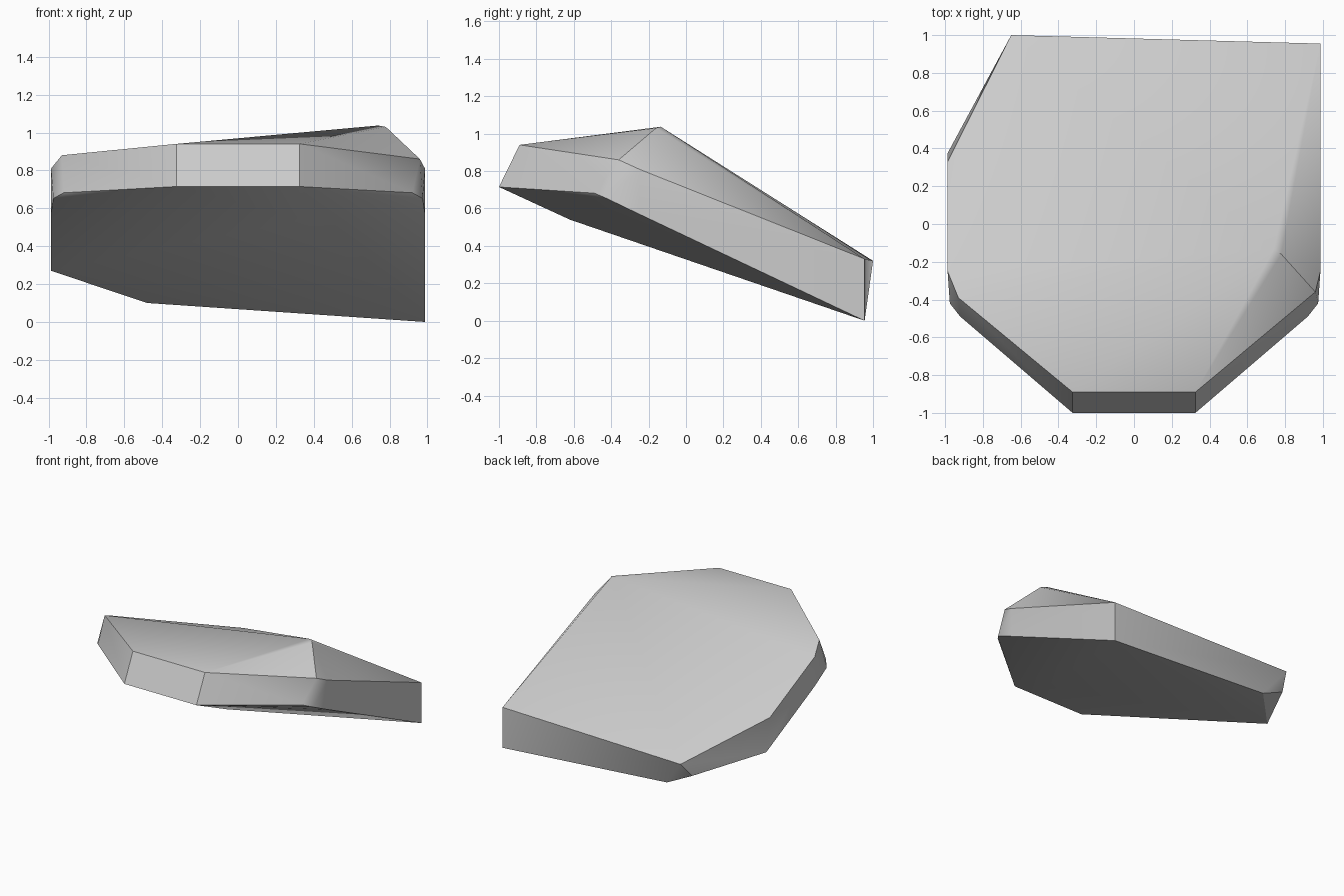
import bpy
import bmesh
import math

# Remove the default object
default_cube = bpy.data.objects.get("Cube")
if default_cube:
    bpy.data.objects.remove(default_cube, do_unlink=True)


def make_material(name, colour):
    material = bpy.data.materials.new(name)
    material.use_nodes = True
    material.diffuse_color = colour
    shader = next(n for n in material.node_tree.nodes if n.type == "BSDF_PRINCIPLED")
    shader.inputs["Base Color"].default_value = colour
    return material


def mirrored(points):
    """Return the points together with their copies on the other side."""
    return points + [(-x, y, z) for x, y, z in points]


def make_hull(name, corners, material):
    """Wrap a convex stone around its corner points."""
    bm = bmesh.new()
    for corner in corners:
        bm.verts.new(corner)
    hull = bmesh.ops.convex_hull(bm, input=bm.verts[:])
    unused = {v for v in hull["geom_interior"] + hull["geom_unused"]
              if isinstance(v, bmesh.types.BMVert) and v.is_valid}
    bmesh.ops.delete(bm, geom=list(unused), context="VERTS")
    bmesh.ops.recalc_face_normals(bm, faces=bm.faces[:])
    mesh = bpy.data.meshes.new(name)
    bm.to_mesh(mesh)
    bm.free()
    mesh.materials.append(material)
    stone = bpy.data.objects.new(name, mesh)
    bpy.context.collection.objects.link(stone)
    return stone


# Chiselled front rim and the flat sides, alike on both sides
rim = mirrored([
    (.325, -.89, .94), (.325, -1, .715),
    (.92, -.49, .682), (.975, -.42, .652),
    (.987, -.25, .81), (.987, -.25, .57),
])

# Upper shoulders and the raised peak
shoulders = [(-.93, -.39, .88), (.96, -.36, .86)]
peak = [(.74, -.135, 1.037), (.78, -.16, 1.03)]

# Low back edge with one tall corner and one cut corner
tall_corner = [(.987, .955, .33), (.987, .955, 0)]
cut_corner = [
    (-.65, 1, .32), (-.69, .905, .2), (-.48, .93, .1),
    (-.987, .33, .535), (-.987, .375, .27),
]

# Keel under the front
keel = [(.34, -.62, .54)]

stone_grey = make_material("stone grey", (.6, .6, .6, 1))
slab = make_hull("rock_slab", rim + shoulders + peak + tall_corner + cut_corner + keel, stone_grey)

# Soft shading across shallow creases, hard edges elsewhere
bpy.ops.object.select_all(action="DESELECT")
slab.select_set(True)
bpy.context.view_layer.objects.active = slab
bpy.ops.object.shade_smooth_by_angle(angle=math.radians(30))
